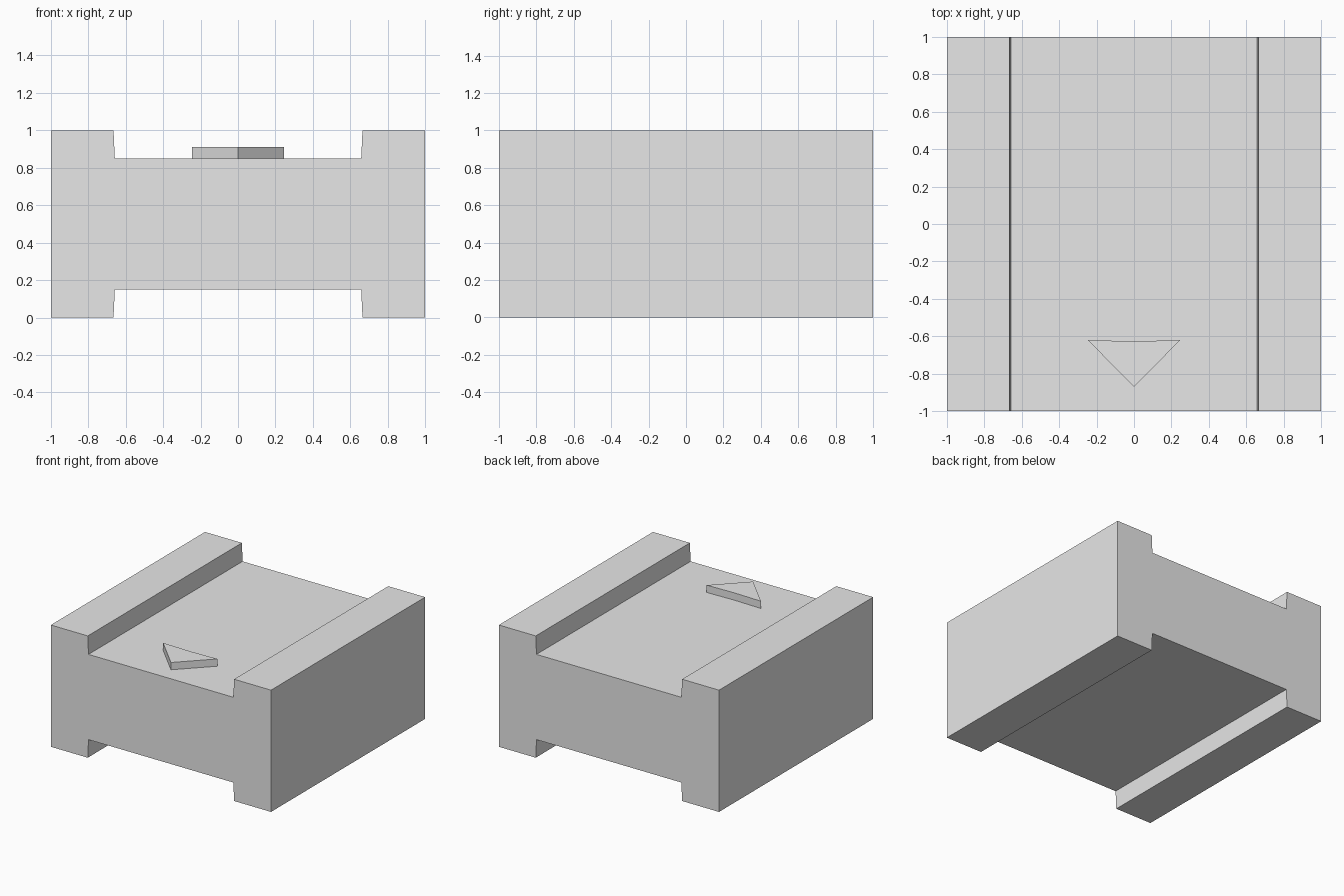
import bpy
import bmesh

cube = bpy.data.objects.get("Cube")
if cube:
    bpy.data.objects.remove(cube, do_unlink=True)

# Single plain grey
grey = bpy.data.materials.new("light grey")
grey.use_nodes = True
colour = (0.8, 0.8, 0.8, 1)
grey.diffuse_color = colour
grey.node_tree.nodes["Principled BSDF"].inputs["Base Color"].default_value = colour


def extrude_outline(name, points, offset):
    """Extrude a closed outline along an offset into a solid."""
    bm = bmesh.new()
    face = bm.faces.new([bm.verts.new(p) for p in points])
    result = bmesh.ops.extrude_face_region(bm, geom=[face], use_keep_orig=True)
    moved = [v for v in result["geom"] if isinstance(v, bmesh.types.BMVert)]
    bmesh.ops.translate(bm, verts=moved, vec=offset)
    bmesh.ops.recalc_face_normals(bm, faces=bm.faces)
    mesh = bpy.data.meshes.new(name)
    bm.to_mesh(mesh)
    bm.free()
    mesh.materials.append(grey)
    obj = bpy.data.objects.new(name, mesh)
    bpy.context.collection.objects.link(obj)
    return obj


floor_z, groove_base, groove_mouth = 0.85, 0.658, 0.665

# Block: H-shaped section with slightly drafted channels above and below
right_half = [(groove_base, 1 - floor_z), (groove_mouth, 0), (1, 0),
              (1, 1), (groove_mouth, 1), (groove_base, floor_z)]
section = right_half + [(-x, z) for x, z in reversed(right_half)]
extrude_outline("channelled_block", [(x, -1, z) for x, z in section], (0, 2, 0))

# Raised arrowhead pointing to the front, with a shallow notch at its back
arrow = [(0, -0.87), (0.247, -0.62), (0, -0.627), (-0.247, -0.62)]
extrude_outline("direction_arrow", [(x, y, floor_z) for x, y in arrow], (0, 0, 0.06))
